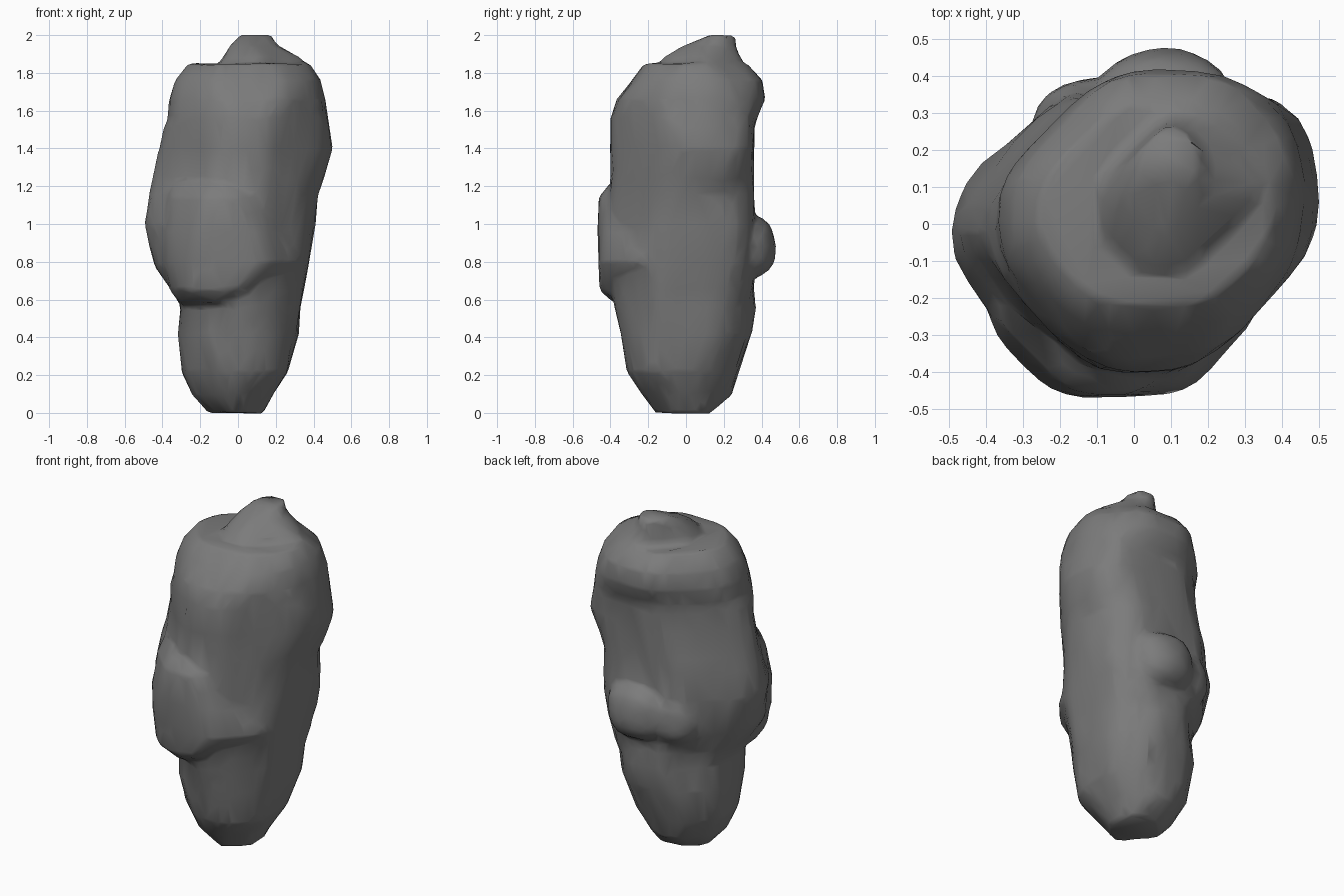
import bpy
import bmesh
from math import cos, sin, pi, copysign
from mathutils import Vector, noise

default = bpy.data.objects.get("Cube")
if default:
    bpy.data.objects.remove(default, do_unlink=True)

SIDES = 40
ROUNDING = 12


def section(reach):
    """Rounded outline that touches eight limits, listed anticlockwise from +x."""
    middle = Vector((reach[0] - reach[4], reach[2] - reach[6])) / 2
    limits = []
    for k, distance in enumerate(reach):
        out = Vector((cos(k * pi / 4), sin(k * pi / 4)))
        limits.append((out, distance - middle.dot(out)))
    outline = []
    for i in range(SIDES):
        ray = Vector((cos(2 * pi * i / SIDES), sin(2 * pi * i / SIDES)))
        total = sum((max(ray.dot(out), 0) / limit) ** ROUNDING
                    for out, limit in limits)
        outline.append(middle + ray * total ** (-1 / ROUNDING))
    return outline


def add_body(bm, rings):
    """Loft the outlines; each ring is a height and eight limits in hundredths."""
    loops = []
    for height, *reach in rings:
        outline = section([r / 100 for r in reach])
        loops.append([bm.verts.new((p.x, p.y, height / 100)) for p in outline])
    for low, high in zip(loops, loops[1:]):
        for i in range(SIDES):
            j = (i + 1) % SIDES
            bm.faces.new((low[i], low[j], high[j], high[i]))
    bm.faces.new(loops[0][::-1])
    bm.faces.new(loops[-1])


def add_lump(bm, centre, radii, power=0.85):
    """Add a squarish boulder-shaped swelling."""
    made = bmesh.ops.create_icosphere(bm, subdivisions=3, radius=1)
    for v in made["verts"]:
        v.co = Vector([c + r * copysign(abs(k) ** power, k)
                       for c, r, k in zip(centre, radii, v.co)])


bm = bmesh.new()

# Main body, with the side swellings and top ridge as steps
add_body(bm, [
    (0, 13, 15, 13, 14, 16, 13, 17, 13),
    (10, 20, 21, 24, 23, 24, 22, 25, 21),
    (22, 27, 28, 28, 29, 30, 29, 31, 31),
    (42, 31, 36, 35, 33, 31, 32, 34, 34),
    (56, 33, 38, 37, 32, 31, 33, 39, 35),
    (66, 35, 41, 36, 33, 36, 38, 40, 37),
    (78, 38, 46, 36, 37, 44, 43, 41, 39),
    (100, 40, 48, 36, 40, 50, 44, 41, 39),
    (116, 42, 47, 36, 38, 48, 41, 40, 39),
    (124, 45, 48, 36, 36, 46, 38, 40, 39),
    (140, 50, 53, 36, 34, 43, 36, 40, 40),
    (151, 49, 52, 36, 33, 41, 36, 40, 40),
    (156, 48, 51, 37, 33, 37, 36, 40, 40),
    (166, 46, 49, 42, 35, 37, 34, 37, 40),
    (176, 43, 46, 41, 33, 34, 30, 29, 37),
    (185, 37, 37, 33, 26, 27, 23, 22, 30),
])

# Peak set towards the back
add_body(bm, [
    (176, 36, 37, 32, 18, 12, 12, 14, 20),
    (188, 33, 34, 30, 15, 8, 8, 12, 18),
    (195, 20, 28, 27, 14, 4, -2, 4, 9),
    (200, 18, 27, 26, 13, -1, -11, -12, 2),
])

# Slab leaning against the front, lower on one side
add_body(bm, [
    (58, 5, 0, 0, 20, 31, 38, 41, 20),
    (65, 22, 10, 0, 20, 36, 46, 45, 33),
    (80, 35, 20, 0, 20, 39, 48, 46, 42),
    (96, 27, 18, 0, 20, 39, 48, 47, 40),
    (114, 15, 10, 0, 20, 38, 45, 46, 34),
    (121, 5, 0, 0, 20, 36, 40, 41, 26),
])

# Paired knobs across the back
add_lump(bm, (.08, .33, .88), (.19, .14, .16))
add_lump(bm, (-.1, .27, .87), (.17, .13, .15))

bmesh.ops.recalc_face_normals(bm, faces=bm.faces[:])
mesh = bpy.data.meshes.new("rock")
bm.to_mesh(mesh)
bm.free()
rock = bpy.data.objects.new("rock", mesh)
bpy.context.collection.objects.link(rock)

# Fuse the parts, soften the joints, then simplify the surface
remesh = rock.modifiers.new("fuse", "REMESH")
remesh.mode = "VOXEL"
remesh.voxel_size = 0.02
soften = rock.modifiers.new("soften", "SMOOTH")
soften.factor = 0.5
soften.iterations = 2
simplify = rock.modifiers.new("simplify", "DECIMATE")
simplify.ratio = 0.07
graph = bpy.context.evaluated_depsgraph_get()
fused = bpy.data.meshes.new_from_object(rock.evaluated_get(graph))
rock.modifiers.clear()
rock.data = fused
fused.name = "rock"

# Weathered unevenness
bm = bmesh.new()
bm.from_mesh(fused)
bm.normal_update()
shifts = [v.normal * 0.016 * noise.noise(v.co * 6) for v in bm.verts]
for v, shift in zip(bm.verts, shifts):
    v.co += shift
bm.to_mesh(fused)
bm.free()

# Plain grey stone
stone = bpy.data.materials.new("grey stone")
stone.use_nodes = True
colour = (0.2, 0.2, 0.2, 1)
stone.diffuse_color = colour
shader = next(n for n in stone.node_tree.nodes if n.type == "BSDF_PRINCIPLED")
shader.inputs["Base Color"].default_value = colour
shader.inputs["Roughness"].default_value = 0.9
fused.materials.clear()
fused.materials.append(stone)

bpy.ops.object.select_all(action="DESELECT")
rock.select_set(True)
bpy.context.view_layer.objects.active = rock
bpy.ops.object.shade_smooth_by_angle(angle=pi / 3)
